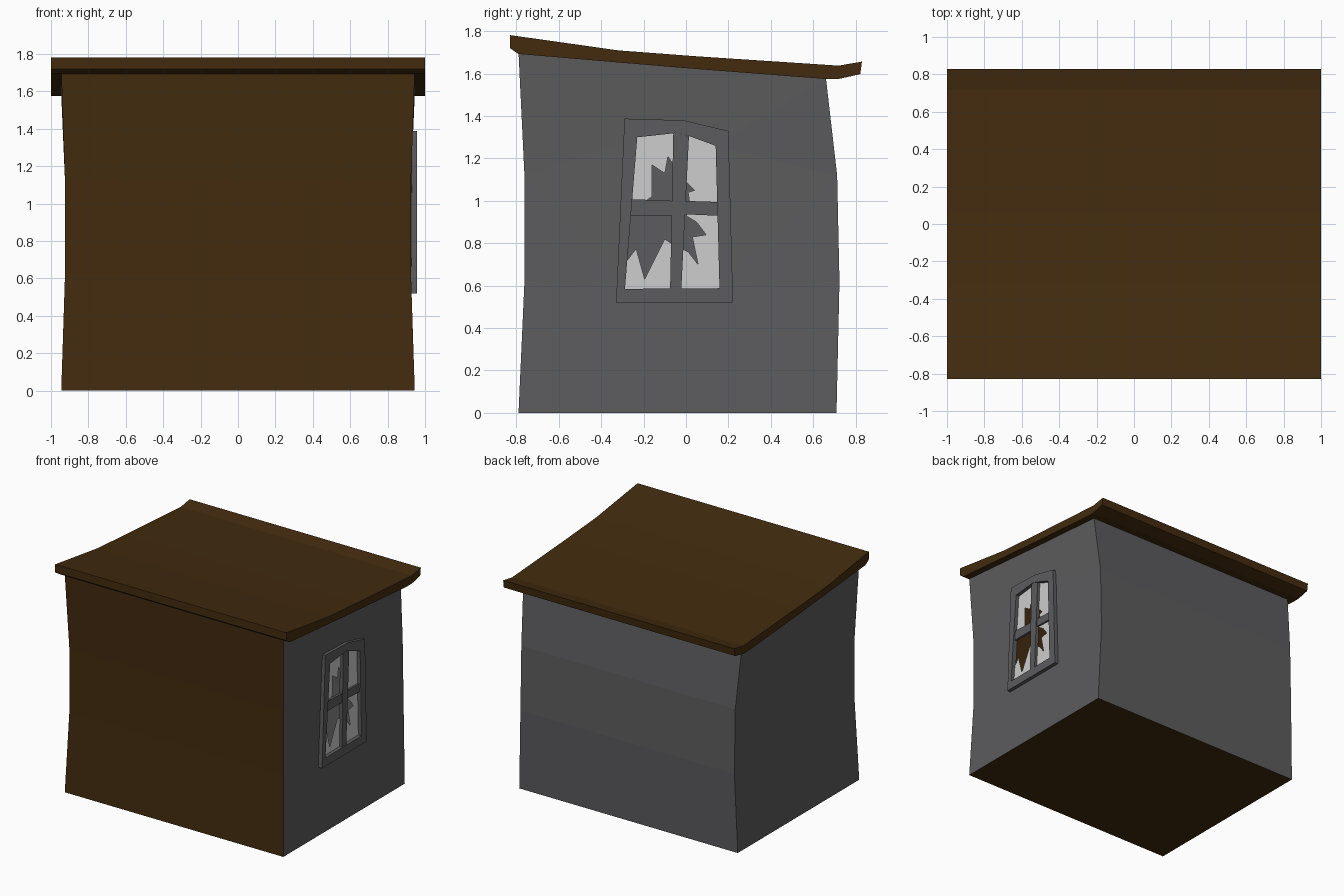
import bpy, bmesh

if "Cube" in bpy.data.objects:
    bpy.data.objects.remove(bpy.data.objects["Cube"])


def material(name, rgb):
    m = bpy.data.materials.new(name)
    m.diffuse_color = (*rgb, 1)
    m.use_nodes = True
    m.node_tree.nodes["Principled BSDF"].inputs["Base Color"].default_value = m.diffuse_color
    return m


BROWN = material("dark brown wood", (0.056, 0.0245, 0.0045))
GREY = material("grey wall", (0.107, 0.107, 0.112))
GLASS = material("pale glass", (0.61, 0.61, 0.61))


def finish(bm, name, mats, recalc=True):
    if recalc:
        bmesh.ops.recalc_face_normals(bm, faces=bm.faces)
    me = bpy.data.meshes.new(name)
    bm.to_mesh(me)
    bm.free()
    for m in mats:
        me.materials.append(m)
    ob = bpy.data.objects.new(name, me)
    bpy.context.collection.objects.link(ob)
    return ob


def prism(name, profile, x0, x1, mat):
    """Solid from a (y, z) outline, running along x."""
    bm = bmesh.new()
    a = [bm.verts.new((x0, y, z)) for y, z in profile]
    b = [bm.verts.new((x1, y, z)) for y, z in profile]
    bm.faces.new(a)
    bm.faces.new(b)
    n = len(a)
    for i in range(n):
        j = (i + 1) % n
        bm.faces.new((a[i], a[j], b[j], b[i]))
    return finish(bm, name, [mat])


# Window outlines (y, z), seen from the right
outer = [(-0.33, 0.52), (0.222, 0.52), (0.20, 1.33), (-0.01, 1.38), (-0.29, 1.388)]
inner = [(-0.288, 0.585), (0.158, 0.588), (0.14, 1.26), (-0.03, 1.322), (-0.23, 1.30)]

# Hut body: warped walls; rows of half width, front (y, z), back (y, z)
rows = [(0.945, (-0.79, 0), (0.71, 0)),
        (0.925, (-0.762, 0.62), (0.724, 0.62)),
        (0.925, (-0.762, 1.12), (0.713, 1.12)),
        (0.945, (-0.79, 1.70), (0.66, 1.58))]


def wall_x(z):
    for (xa, fa, _), (xb, fb, _) in zip(rows, rows[1:]):
        if z <= fb[1]:
            return xa + (xb - xa) * (z - fa[1]) / (fb[1] - fa[1])
    return rows[-1][0]


bm = bmesh.new()
ring = [[bm.verts.new((s * w, *p)) for s, p in
         ((-1, f), (1, f), (1, b), (-1, b))] for w, f, b in rows]
for lo, hi in zip(ring, ring[1:]):
    for k in (0, 2, 3):                       # front, back and left walls
        j = (k + 1) % 4
        face = bm.faces.new((lo[k], lo[j], hi[j], hi[k]))
        face.material_index = 0 if k == 0 else 1
bm.faces.new(ring[0][::-1])                   # floor
# Right wall, filled around the window opening
loop = [r[1] for r in ring] + [r[2] for r in reversed(ring)]
hole = [bm.verts.new((wall_x(z), y, z)) for y, z in inner]
edges = []
for vs in (loop, hole):
    for i in range(len(vs)):
        pair = (vs[i], vs[(i + 1) % len(vs)])
        edges.append(bm.edges.get(pair) or bm.edges.new(pair))
res = bmesh.ops.triangle_fill(bm, edges=edges, use_beauty=True, normal=(1, 0, 0))
for g in res["geom"]:
    if isinstance(g, bmesh.types.BMFace):
        g.material_index = 1
finish(bm, "hut_body", [BROWN, GREY])

# Roof: sagging slab with an upturned back edge
prism("roof", [(-0.83, 1.782), (-0.32, 1.71), (0.05, 1.682), (0.72, 1.638), (0.83, 1.657),
               (0.822, 1.598), (0.72, 1.575), (0.66, 1.575), (0.05, 1.622), (-0.32, 1.653),
               (-0.79, 1.693), (-0.83, 1.72)], -1, 1, BROWN)

# Window frame
bm = bmesh.new()
layers = [[bm.verts.new((x, y, z)) for y, z in pts]
          for x, pts in ((0.92, outer), (0.958, outer), (0.958, inner), (0.92, inner))]
for k in range(4):
    a, b = layers[k], layers[(k + 1) % 4]
    for i in range(5):
        j = (i + 1) % 5
        bm.faces.new((a[i], a[j], b[j], b[i]))
finish(bm, "window_frame", [GREY])

# Window bars
prism("upright_bar", [(-0.075, 0.585), (-0.022, 0.585), (0.014, 1.305),
                      (-0.03, 1.322), (-0.06, 1.318)], 0.925, 0.952, GREY)
prism("left_bar", [(-0.264, 0.93), (-0.055, 0.93), (-0.055, 1.0), (-0.258, 1.008)],
      0.925, 0.945, GREY)
prism("right_bar", [(-0.01, 0.937), (0.151, 0.93), (0.149, 0.995), (-0.01, 1.0)],
      0.925, 0.945, GREY)

# Broken glass: opening outline with a jagged bite from the left
crack = [(-0.258, 0.98), (-0.19, 1.0), (-0.16, 1.02), (-0.16, 1.17), (-0.10, 1.13),
         (-0.085, 1.21), (-0.06, 1.17), (0.0, 1.09), (0.04, 1.05), (0.01, 1.04),
         (0.02, 0.97), (0.0, 0.93), (0.05, 0.90), (0.095, 0.84), (0.03, 0.83),
         (0.057, 0.70), (0.01, 0.76), (-0.07, 0.80), (-0.10, 0.82), (-0.195, 0.63),
         (-0.235, 0.775), (-0.277, 0.72)]
bm = bmesh.new()
bm.faces.new([bm.verts.new((0.93, y, z)) for y, z in inner + crack])
finish(bm, "broken_glass", [GLASS], recalc=False)
